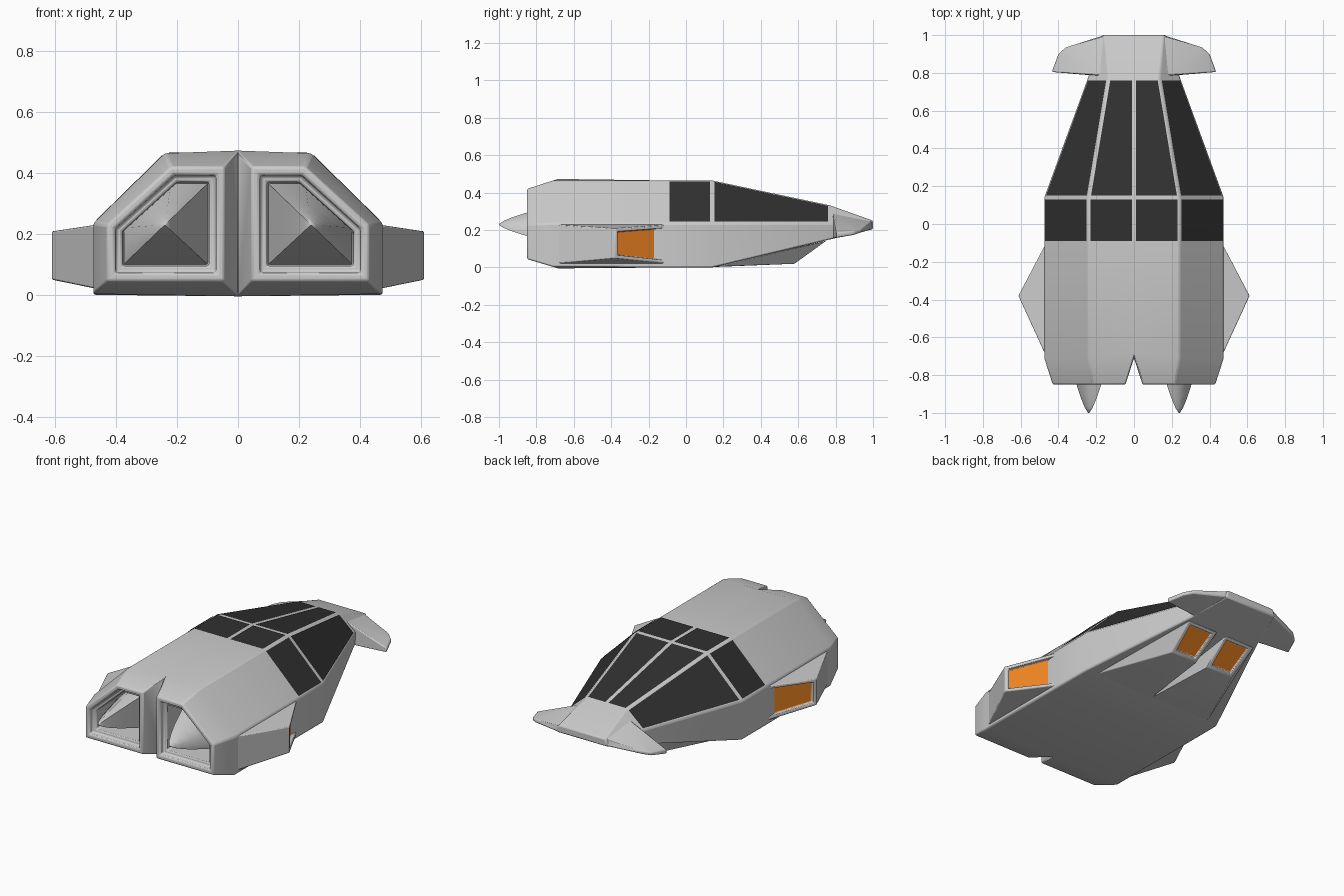
import bpy, bmesh
from mathutils import Vector

if "Cube" in bpy.data.objects:
    bpy.data.objects.remove(bpy.data.objects["Cube"])


def mat(name, col):
    m = bpy.data.materials.new(name)
    m.diffuse_color = col
    m.use_nodes = True
    m.node_tree.nodes["Principled BSDF"].inputs["Base Color"].default_value = m.diffuse_color
    return m


GREY = mat("hull_grey", (0.6, 0.6, 0.6, 1))
GLASS = mat("dark_glass", (0.03, 0.03, 0.03, 1))
ORANGE = mat("orange_glow", (0.85, 0.23, 0.015, 1))


def finish(bm, name, bevel=0.0, mats=(GREY,), angle=0.6):
    """Turn a right-hand half into a mirrored, softly bevelled object."""
    me = bpy.data.meshes.new(name)
    bm.to_mesh(me)
    bm.free()
    for m in mats:
        me.materials.append(m)
    ob = bpy.data.objects.new(name, me)
    bpy.context.collection.objects.link(ob)
    bpy.ops.object.select_all(action='DESELECT')
    ob.select_set(True)
    bpy.context.view_layer.objects.active = ob
    bpy.ops.object.shade_smooth_by_angle(angle=angle)
    ob.modifiers.new("mirror", 'MIRROR')
    if bevel:
        b = ob.modifiers.new("bevel", 'BEVEL')
        b.width, b.segments = bevel, 2
        b.limit_method, b.angle_limit = 'ANGLE', 0.4
        b.use_clamp_overlap = False
    return ob


def inset(bm, face, thickness, depth=0.0):
    bm.normal_update()
    bmesh.ops.inset_region(bm, faces=[face], thickness=thickness, depth=depth,
                           use_even_offset=True)


def block(name, pts, bevel, window=None, rim=0.02, depth=0.012):
    """Convex block; the face looking along `window` gets a recessed orange pane."""
    bm = bmesh.new()
    for p in pts:
        bm.verts.new(p)
    bmesh.ops.convex_hull(bm, input=bm.verts)
    bmesh.ops.delete(bm, geom=[v for v in bm.verts if not v.link_faces], context='VERTS')
    bmesh.ops.dissolve_limit(bm, angle_limit=0.02, verts=bm.verts, edges=bm.edges)
    bmesh.ops.recalc_face_normals(bm, faces=bm.faces)
    if window:
        d = Vector(window).normalized()
        f = max(bm.faces, key=lambda f: f.normal.dot(d))
        inset(bm, f, rim)
        inset(bm, f, 0.001, -depth)
        f.material_index = 1
    return finish(bm, name, bevel, (GREY, ORANGE))


# Hull stations: y, inner x, bottom z, bottom x, chine x, chine z, shoulder x, top z
STATIONS = [
    (-0.85, 0.045, 0.045, 0.43, 0.43, 0.23, 0.22, 0.42),
    (-0.71, 0, 0.003, 0.475, 0.475, 0.235, 0.24, 0.465),
    (-0.10, 0, 0, 0.475, 0.475, 0.235, 0.24, 0.465),
    (0.14, 0, 0, 0.475, 0.475, 0.235, 0.24, 0.465),
    (0.77, 0, 0.15, 0.24, 0.245, 0.235, 0.135, 0.332),
    (1.00, 0, 0.205, 0.17, 0.17, 0.225, 0.16, 0.25),
]


def ring(s):
    y, xi, zb, xb, xm, zm, xs, zt = s
    return [Vector(p) for p in ((xi, y, zb), (xb, y, zb), (xm, y, zm), (xs, y, zt), (xi, y, zt))]


# Main hull with split tail and hollow nozzles
bm = bmesh.new()
rings = [[bm.verts.new(p) for p in ring(s)] for s in STATIONS]
for i, (a, b) in enumerate(zip(rings, rings[1:])):
    for j in range(5 if i == 0 else 4):
        k = (j + 1) % 5
        bm.faces.new((a[j], a[k], b[k], b[j]))
tail = bm.faces.new(rings[0][::-1])
bm.faces.new(rings[-1])
bmesh.ops.recalc_face_normals(bm, faces=bm.faces)
bm.normal_update()
if tail.normal.y > 0:
    bmesh.ops.reverse_faces(bm, faces=bm.faces)
inset(bm, tail, 0.026)
inset(bm, tail, 0.004, -0.03)
inset(bm, tail, 0.02)
inset(bm, tail, 0.003, -0.24)
finish(bm, "hull", 0.008)

# Engine spikes: nozzle outline shrinking to a rounded tip
bm = bmesh.new()
outline = [(0.1, 0.1), (0.375, 0.1), (0.375, 0.22), (0.22, 0.365), (0.1, 0.365)]
prev = None
for y, s in ((-0.59, 1), (-0.7, 0.78), (-0.8, 0.58), (-0.87, 0.43), (-0.93, 0.28),
             (-0.975, 0.14), (-1.0, 0.02)):
    cur = [bm.verts.new((0.24 + (x - 0.24) * s, y, 0.23 + (z - 0.23) * s)) for x, z in outline]
    if prev:
        for j in range(5):
            k = (j + 1) % 5
            bm.faces.new((prev[j], prev[k], cur[k], cur[j]))
    prev = cur
bm.faces.new(prev)
bmesh.ops.recalc_face_normals(bm, faces=bm.faces)
finish(bm, "engine_spike", angle=1.0)

# Canopy panes: inset copies of the upper hull faces
bm = bmesh.new()
for a, b in ((2, 3), (3, 4)):
    ra, rb = ring(STATIONS[a]), ring(STATIONS[b])
    for j in (2, 3):
        f = bm.faces.new([bm.verts.new(p) for p in (ra[j], rb[j], rb[j + 1], ra[j + 1])])
        f.normal_update()
        if f.normal.z < 0:
            f.normal_flip()
        bm.normal_update()
        rim = bmesh.ops.inset_region(bm, faces=[f], thickness=0.011, depth=0.004,
                                     use_boundary=True, use_even_offset=True)["faces"]
        bmesh.ops.delete(bm, geom=rim, context='FACES')
finish(bm, "canopy_glass", mats=(GLASS,)).modifiers["mirror"].use_mirror_merge = False

# Drooping nose wings
block("nose_wing", [(0.14, 0.998, 0.25), (0.165, 0.998, 0.207), (0.17, 0.785, 0.29),
                    (0.2, 0.785, 0.155), (0.36, 0.935, 0.205), (0.36, 0.935, 0.188),
                    (0.40, 0.9, 0.195), (0.40, 0.9, 0.175), (0.435, 0.805, 0.185),
                    (0.435, 0.805, 0.16)], 0.006)

# Side pods with forward-facing lamps
block("side_pod", [(0.465, -0.1, 0.02), (0.465, -0.1, 0.23), (0.612, -0.38, 0.05),
                   (0.612, -0.38, 0.208), (0.465, -0.7, 0.02), (0.465, -0.7, 0.23)],
      0.005, window=(0.9, 0.45, 0), rim=0.018, depth=0.024)

# Belly scoops under the nose
block("belly_scoop", [(0.0, 0.13, 0.002), (0.40, 0.15, 0.004), (0.0, 0.3, 0.04),
                      (0.04, 0.58, 0.02), (0.215, 0.58, 0.02), (0.03, 0.75, 0.143),
                      (0.23, 0.75, 0.143)],
      0.004, window=(0, 0.6, -0.8), rim=0.022, depth=0.012)
